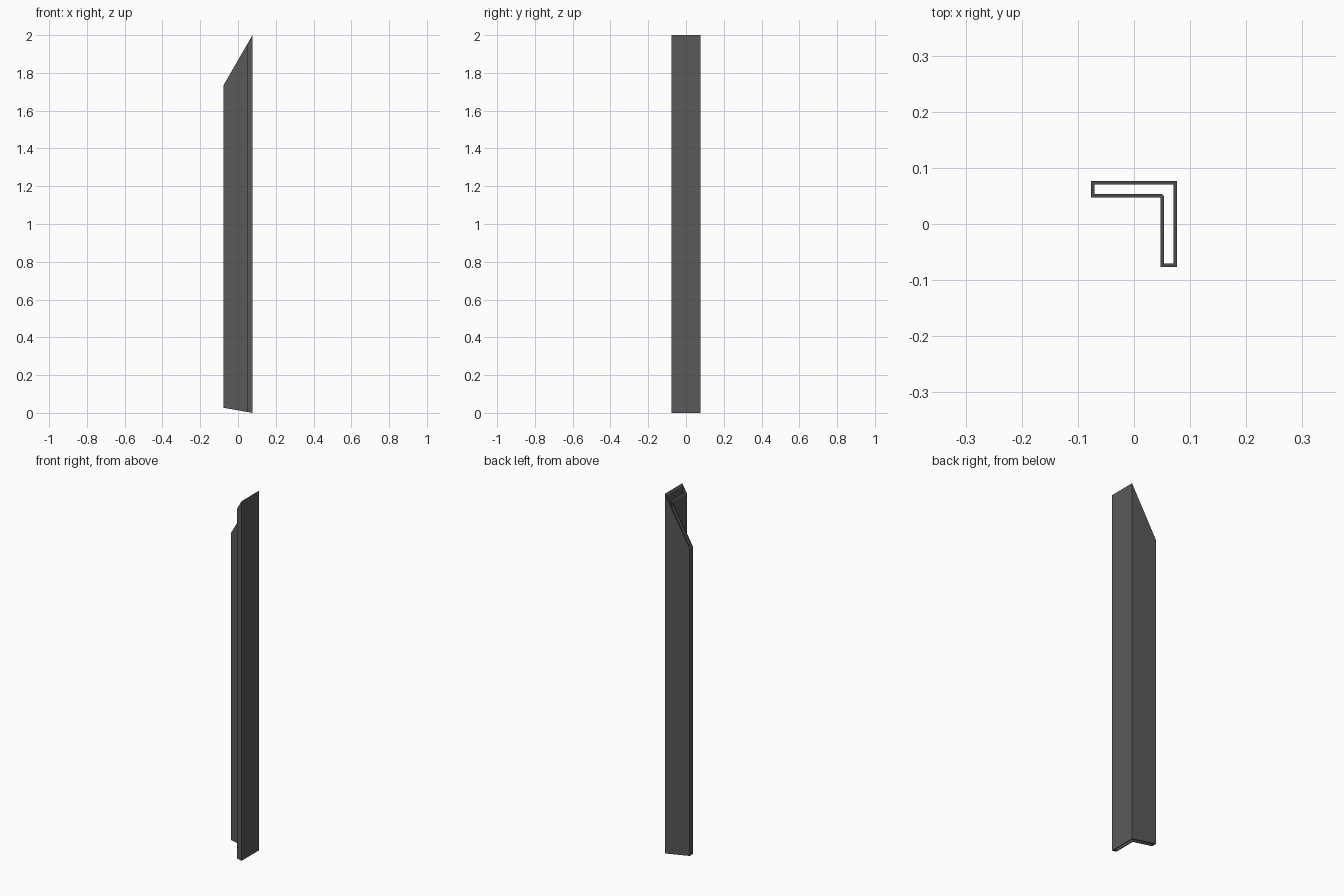
import bpy, bmesh, math

if "Cube" in bpy.data.objects:
    bpy.data.objects.remove(bpy.data.objects["Cube"])

H = 0.0765     # half width of the angle profile
T = 0.029      # depth of each leg
W = 0.006      # wall thickness
C = 0.004      # small bend at the inner corner of the cavity


def top_z(x):      # steep 60 degree mitre
    return 2.0 - (H - x) * math.tan(math.radians(60))


def bottom_z(x):   # shallow 10 degree mitre
    return (H - x) * math.tan(math.radians(10))


# L-shaped outline and the matching cavity outline (anticlockwise)
k = H - T
outer = [(-H, k), (k, k), (k, k), (k, -H), (H, -H), (H, H), (-H, H)]
a, b = H - W, k + W
inner = [(-a, b), (b - C, b), (b, b - C), (b, -a), (a, -a), (a, a), (-a, a)]

bm = bmesh.new()


def ring(points, height):
    return [bm.verts.new((x, y, height(x))) for x, y in points]


def bridge(r1, r2):
    n = len(r1)
    for i in range(n):
        j = (i + 1) % n
        bm.faces.new((r1[i], r1[j], r2[j], r2[i]))


# Outer walls, top rim, cavity walls, bottom rim
loops = [ring(outer, bottom_z), ring(outer, top_z),
         ring(inner, top_z), ring(inner, bottom_z)]
for i in range(4):
    bridge(loops[i], loops[(i + 1) % 4])
bmesh.ops.remove_doubles(bm, verts=bm.verts, dist=1e-5)
bmesh.ops.recalc_face_normals(bm, faces=bm.faces)

mesh = bpy.data.meshes.new("angle_post")
bm.to_mesh(mesh)
bm.free()
post = bpy.data.objects.new("angle_post", mesh)
bpy.context.collection.objects.link(post)

# Dark grey finish
mat = bpy.data.materials.new("dark_grey")
mat.diffuse_color = (0.1, 0.1, 0.1, 1)
mat.use_nodes = True
mat.node_tree.nodes["Principled BSDF"].inputs["Base Color"].default_value = mat.diffuse_color
mesh.materials.append(mat)
